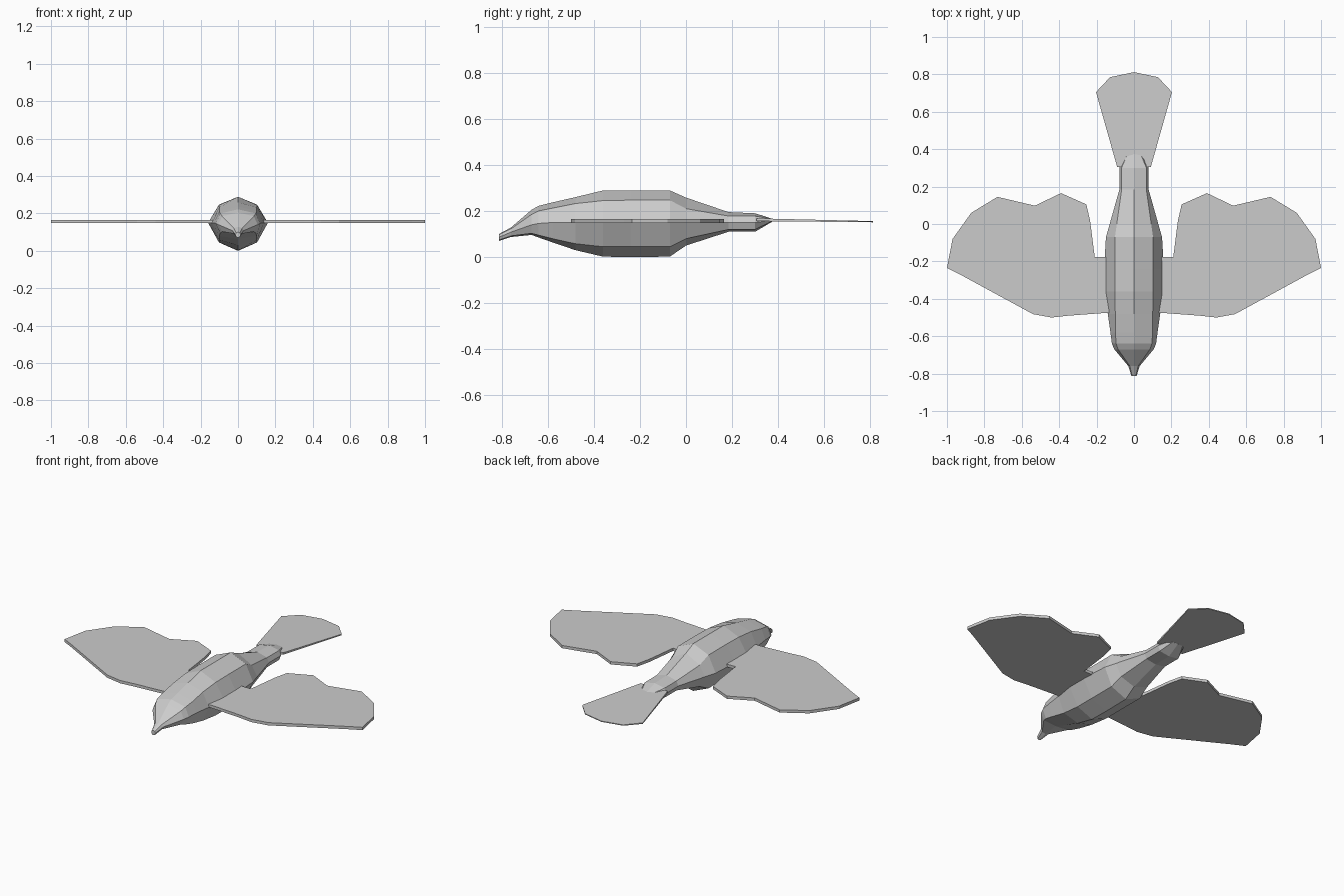
import bpy, bmesh


def make_object(name, bm):
    bmesh.ops.recalc_face_normals(bm, faces=bm.faces[:])
    mesh = bpy.data.meshes.new(name)
    bm.to_mesh(mesh)
    bm.free()
    obj = bpy.data.objects.new(name, mesh)
    bpy.context.collection.objects.link(obj)
    return obj


def loft(name, stations):
    """Skin eight-sided rings: y, half width, shoulder half width, five heights top to bottom."""
    bm = bmesh.new()
    rings = []
    for y, w, s, top, up, mid, low, bot in stations:
        ring = [(0, top), (s, up), (w, mid), (s, low), (0, bot), (-s, low), (-w, mid), (-s, up)]
        rings.append([bm.verts.new((x, y, z)) for x, z in ring])
    for a, b in zip(rings, rings[1:]):
        for i in range(8):
            j = (i + 1) % 8
            bm.faces.new((a[i], a[j], b[j], b[i]))
    bm.faces.new(rings[0])
    bm.faces.new(rings[-1])
    return make_object(name, bm)


def plate(name, outline, z_range):
    """Thin flat slab; z_range(y) gives its bottom and top height."""
    bm = bmesh.new()
    low = [bm.verts.new((x, y, z_range(y)[0])) for x, y in outline]
    high = [bm.verts.new((x, y, z_range(y)[1])) for x, y in outline]
    bm.faces.new(low)
    bm.faces.new(high)
    for i in range(len(outline)):
        j = (i + 1) % len(outline)
        bm.faces.new((low[i], low[j], high[j], high[i]))
    return make_object(name, bm)


# Body with head, beak and tail stump
loft("body", [
    (-0.812, 0.014, 0.010, 0.100, 0.096, 0.086, 0.074, 0.070),
    (-0.760, 0.030, 0.022, 0.128, 0.122, 0.108, 0.092, 0.087),
    (-0.670, 0.105, 0.085, 0.205, 0.185, 0.140, 0.103, 0.096),
    (-0.640, 0.118, 0.095, 0.222, 0.200, 0.146, 0.095, 0.085),
    (-0.580, 0.126, 0.100, 0.237, 0.212, 0.150, 0.080, 0.064),
    (-0.480, 0.140, 0.100, 0.260, 0.232, 0.150, 0.058, 0.030),
    (-0.360, 0.160, 0.102, 0.289, 0.245, 0.150, 0.045, 0.002),
    (-0.240, 0.160, 0.102, 0.289, 0.247, 0.150, 0.045, 0.000),
    (-0.070, 0.150, 0.102, 0.289, 0.247, 0.150, 0.045, 0.002),
    (0.000, 0.130, 0.092, 0.258, 0.210, 0.150, 0.080, 0.050),
    (0.185, 0.078, 0.066, 0.195, 0.178, 0.150, 0.120, 0.110),
    (0.300, 0.078, 0.066, 0.190, 0.178, 0.150, 0.120, 0.110),
    (0.375, 0.045, 0.035, 0.166, 0.164, 0.160, 0.156, 0.154),
])

# Wings, one outline mirrored
wing = [(0.05, -0.48), (0.16, -0.476), (0.35, -0.49), (0.44, -0.50), (0.54, -0.482),
        (0.93, -0.27), (1.0, -0.235), (0.97, -0.08), (0.87, 0.06), (0.73, 0.145),
        (0.53, 0.098), (0.39, 0.165), (0.255, 0.105), (0.235, 0.02), (0.21, -0.176),
        (0.05, -0.176)]
for side, name in ((1, "right_wing"), (-1, "left_wing")):
    plate(name, [(side * x, y) for x, y in wing], lambda y: (0.148, 0.165))

# Tail fan, tapering towards its rear edge
half = [(0.09, 0.305), (0.203, 0.705), (0.128, 0.785)]
tail = half + [(0, 0.812)] + [(-x, y) for x, y in reversed(half)]


def tail_heights(y):
    t = (y - 0.305) / 0.51
    return 0.156 - 0.005 * t, 0.168 - 0.012 * t


plate("tail", tail, tail_heights)
